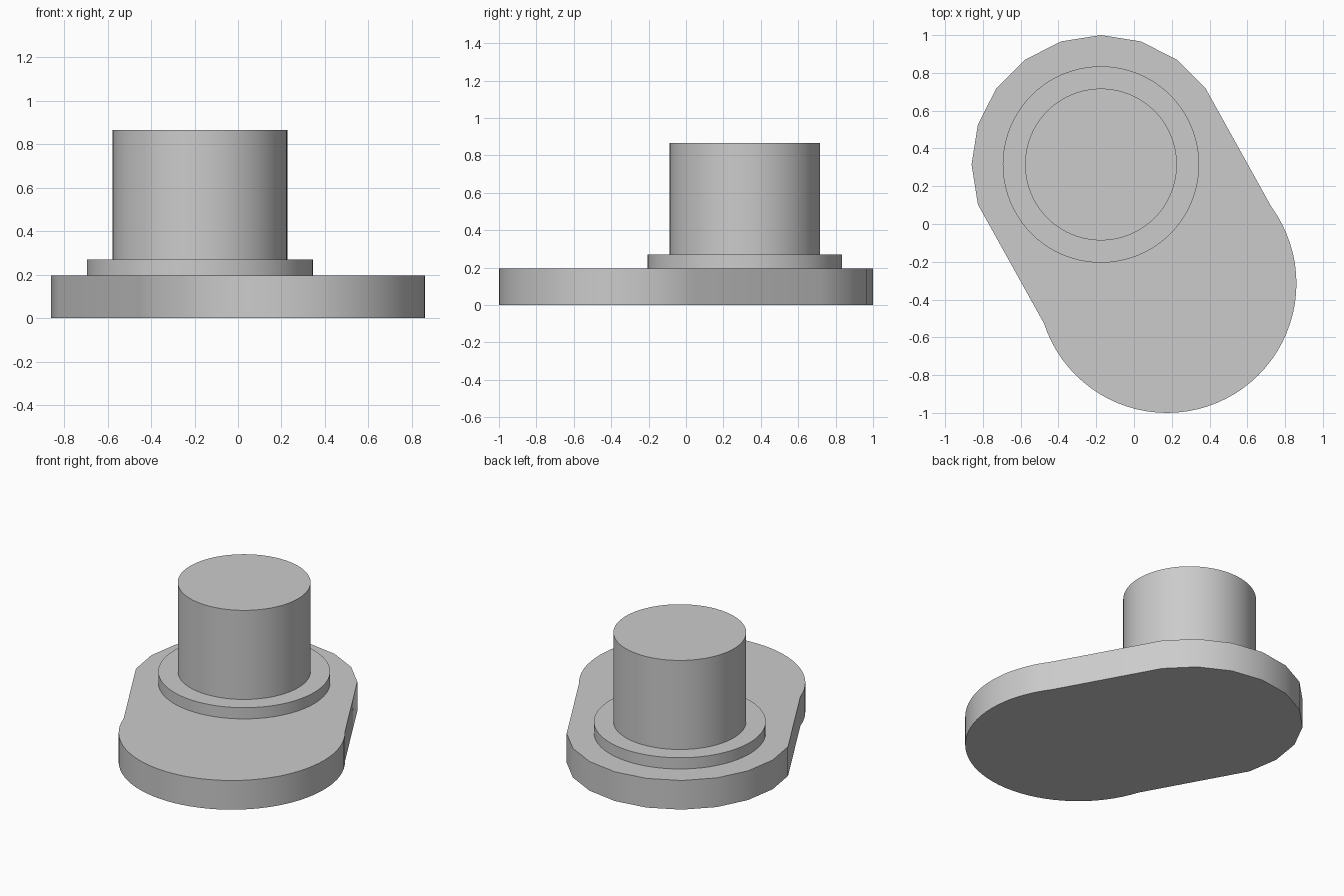
import bpy
import bmesh
from math import radians, cos, sin

if "Cube" in bpy.data.objects:
    bpy.data.objects.remove(bpy.data.objects["Cube"], do_unlink=True)

BACK = (-0.175, 0.315)
FRONT = (0.175, -0.315)
END_RADIUS = 0.685
PLATE_TOP, COLLAR_TOP, POST_TOP = 0.195, 0.27, 0.865

gray = bpy.data.materials.new("plain_gray")
gray.use_nodes = True
gray.diffuse_color = (0.6, 0.6, 0.6, 1)
gray.node_tree.nodes["Principled BSDF"].inputs["Base Color"].default_value = (0.6, 0.6, 0.6, 1)


def arc(centre, radius, start, end, steps):
    """Points along an arc, angles in degrees."""
    angles = [radians(start + (end - start) * i / steps) for i in range(steps + 1)]
    return [(centre[0] + radius * cos(a), centre[1] + radius * sin(a)) for a in angles]


def extrude_outline(name, outline, bottom, top):
    """Solid prism from a flat outline, smooth around and sharp at the rims."""
    bm = bmesh.new()
    face = bm.faces.new([bm.verts.new((x, y, bottom)) for x, y in outline])
    new = bmesh.ops.extrude_face_region(bm, geom=[face], use_keep_orig=True)["geom"]
    raised = [v for v in new if isinstance(v, bmesh.types.BMVert)]
    bmesh.ops.translate(bm, verts=raised, vec=(0, 0, top - bottom))
    bmesh.ops.recalc_face_normals(bm, faces=bm.faces)
    mesh = bpy.data.meshes.new(name)
    bm.to_mesh(mesh)
    bm.free()
    mesh.materials.append(gray)
    obj = bpy.data.objects.new(name, mesh)
    bpy.context.collection.objects.link(obj)
    bpy.ops.object.select_all(action="DESELECT")
    obj.select_set(True)
    bpy.context.view_layer.objects.active = obj
    bpy.ops.object.shade_smooth_by_angle(angle=radians(30))
    return obj


# Base plate: coarse rounded back end, fine rounded front end, straight sides
plate = arc(BACK, END_RADIUS, 36, 198, 9) + arc(FRONT, END_RADIUS, 198, 396, 44)
extrude_outline("base_plate", plate, 0, PLATE_TOP)

# Collar and post stacked over the back end
for name, radius, bottom, top in (("collar", 0.52, PLATE_TOP, COLLAR_TOP),
                                  ("post", 0.402, COLLAR_TOP, POST_TOP)):
    circle = arc(BACK, radius, 0, 360, 80)[:-1]
    extrude_outline(name, circle, bottom, top)
